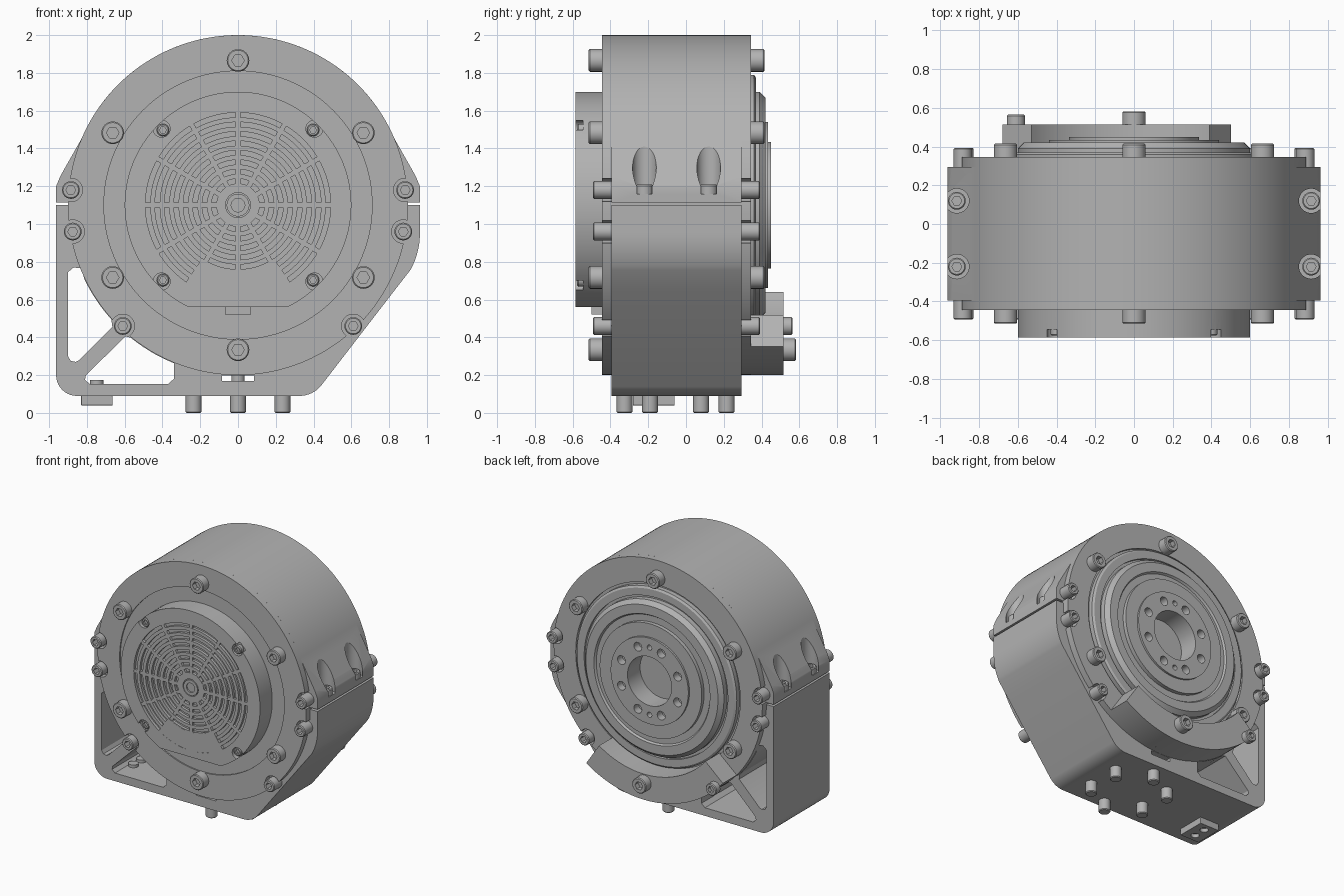
import bpy, bmesh
from math import sin, cos, pi, radians
from mathutils import Vector, Matrix

if "Cube" in bpy.data.objects:
    bpy.data.objects.remove(bpy.data.objects["Cube"])

grey = bpy.data.materials.new("machined grey")
grey.use_nodes = True
GREY = (0.45, 0.45, 0.45, 1)
grey.diffuse_color = GREY
grey.node_tree.nodes["Principled BSDF"].inputs["Base Color"].default_value = GREY

parts = []
AXIS = 1.10                      # height of the motor axis
FRONT, BACK = (0, -1, 0), (0, 1, 0)
UP, DOWN = (0, 0, 1), (0, 0, -1)


def finish(name, bm):
    bmesh.ops.remove_doubles(bm, verts=bm.verts[:], dist=1e-5)
    bmesh.ops.recalc_face_normals(bm, faces=bm.faces[:])
    me = bpy.data.meshes.new(name)
    bm.to_mesh(me)
    bm.free()
    me.materials.append(grey)
    ob = bpy.data.objects.new(name, me)
    bpy.context.collection.objects.link(ob)
    parts.append(ob)
    return ob


def lathe(name, profile, pos, axis=BACK, segs=32, hex_rings=()):
    """Turn (radius, height) points about an axis through pos."""
    bm = bmesh.new()
    turn = Matrix.Translation(pos) @ Vector(axis).to_track_quat('Z', 'Y').to_matrix().to_4x4()
    rings = []
    for i, (r, h) in enumerate(profile):
        ring = []
        for s in range(segs):
            a = 2 * pi * s / segs
            k = cos(pi / 6) / cos(a % (pi / 3) - pi / 6) if i in hex_rings else 1
            ring.append(bm.verts.new(turn @ Vector((r * k * cos(a), r * k * sin(a), h))))
        rings.append(ring)
    for low, high in zip(rings, rings[1:]):
        for s in range(segs):
            t = (s + 1) % segs
            bm.faces.new((low[s], low[t], high[t], high[s]))
    return finish(name, bm)


def rod(name, pos, r, length, axis=BACK, segs=32):
    return lathe(name, [(0, 0), (r, 0), (r, length), (0, length)], pos, axis, segs)


def prism(name, outline, y0, y1):
    """Extrude an (x, z) outline from y0 to y1."""
    bm = bmesh.new()
    face = bm.faces.new([bm.verts.new((x, y0, z)) for x, z in outline])
    out = bmesh.ops.extrude_face_region(bm, geom=[face])["geom"]
    bmesh.ops.translate(bm, vec=(0, y1 - y0, 0),
                        verts=[v for v in out if isinstance(v, bmesh.types.BMVert)])
    return finish(name, bm)


def box(name, x0, x1, y0, y1, z0, z1):
    return prism(name, [(x0, z0), (x1, z0), (x1, z1), (x0, z1)], y0, y1)


def arc(r, a0, a1, n=24, cx=0, cz=AXIS):
    angles = [radians(a0 + (a1 - a0) * i / n) for i in range(n + 1)]
    return [(cx + r * cos(a), cz + r * sin(a)) for a in angles]


def cut(target, cutter):
    mod = target.modifiers.new("cut", 'BOOLEAN')
    mod.operation, mod.solver, mod.object = 'DIFFERENCE', 'EXACT', cutter
    bpy.context.view_layer.objects.active = target
    bpy.ops.object.modifier_apply(modifier=mod.name)


def discard(cutter):
    parts.remove(cutter)
    bpy.data.objects.remove(cutter)


def bolt(name, pos, axis, r=0.06, h=0.07):
    """Cap screw head with a hexagonal socket."""
    rings = [(0, 0), (r, 0), (r, h - 0.006), (r - 0.006, h), (r * 0.55, h),
             (r * 0.55, h * 0.45), (0, h * 0.45)]
    return lathe(name, rings, pos, axis, 24, (4, 5))


# Clamp housing with foot
outline = (arc(0.9, 23, 157, 64) + [(-0.94, 1.255), (-0.963, 1.2)]
           + arc(0.11, 180, 270, 10, -0.853, 0.2)
           + arc(0.15, 270, 318, 8, 0.325, 0.24)
           + [(0.83, 0.65)] + arc(0.4, -36, 0, 10, 0.563, 0.95)[2:]
           + [(0.963, 1.2), (0.94, 1.255)])
housing = prism("housing", outline, -0.395, 0.295)

# Turned motor body with stepped output side
body = lathe("motor_body", [
    (0, -0.435), (0.71, -0.435), (0.71, -0.445), (0.9, -0.445), (0.9, 0.345),
    (0.71, 0.345), (0.71, 0.325), (0.69, 0.325), (0.69, 0.36), (0.675, 0.37),
    (0.62, 0.37), (0.62, 0.35), (0.6, 0.35), (0.6, 0.39), (0.57, 0.42),
    (0.5, 0.42), (0.49, 0.405), (0.44, 0.405), (0.44, 0.435), (0.335, 0.435),
    (0.335, 0.45), (0.19, 0.45), (0.19, 0.25), (0, 0.25)], (0, 0, AXIS), BACK, 128)

# Lightening windows in the foot
windows = [
    [(-0.9, 0.3), (-0.885, 0.275), (-0.86, 0.27), (-0.84, 0.28), (-0.665, 0.455)]
    + arc(0.903, 222, 206, 10) + [(-0.83, 0.765), (-0.87, 0.77), (-0.9, 0.745)],
    [(-0.81, 0.175), (-0.785, 0.153), (-0.37, 0.153), (-0.34, 0.18)]
    + arc(0.903, 248, 231, 10) + [(-0.595, 0.405), (-0.805, 0.2)]]
for w in windows:
    c = prism("window_cutter", w, -0.6, 0.6)
    cut(housing, c)
    discard(c)

# Clamp slits, central key slot and screw pockets
slots = [box("slit_cutter", s * 0.95 - 0.05, s * 0.95 + 0.05, -0.6, 0.6, 1.1, 1.115) for s in (-1, 1)]
slots.append(box("key_cutter", -0.085, 0.085, -0.6, 0.6, 0.168, 0.199))
for c in slots:
    cut(housing, c)
    discard(c)
rod("key_pin", (0, -0.3, 0.16), 0.035, 0.05, UP)
for s in (-1, 1):
    for y in (-0.22, 0.12):
        c = rod("pocket_cutter", (s * 0.915, y, 1.16), 0.063, 0.5, UP)
        cut(housing, c)
        cut(body, c)
        discard(c)
        bolt("clamp_screw", (s * 0.915, y, 1.158), UP, 0.046, 0.05)

# Rim screws sitting in scallops on both sides
for s in (-1, 1):
    for x, z in ((0.885, 1.18), (0.875, 0.96), (0.61, 0.46)):
        for y, d in ((-0.395, FRONT), (0.295, BACK)):
            c = rod("scallop_cutter", (s * x, y, z), 0.062, 0.2, d)
            cut(body, c)
            discard(c)
            covered = d == BACK and s < 0 and z < 0.5
            bolt("rim_screw", (s * x, 0.515 if covered else y, z), d, 0.047, 0.05 if covered else 0.098)

# Six main screws on each face
for i in range(6):
    a = radians(90 + 60 * i)
    x, z = 0.766 * cos(a), AXIS + 0.766 * sin(a)
    bolt("front_screw", (x, -0.445, z), FRONT)
    bolt("back_screw", (x, 0.512 if i == 3 else 0.345, z), BACK)

# Cable cover along the lower back
prism("back_cover", arc(0.9, 221, 303.8, 40) + arc(0.7, 303.8, 221, 40), 0.335, 0.515)

# Flange holes on the output
holes = [(22.5 + 45 * i, 0.034) for i in range(8)] + [(90, 0.02), (270, 0.02)]
for a, r in holes:
    a = radians(a)
    c = rod("flange_cutter", (0.262 * cos(a), 0.39, AXIS + 0.262 * sin(a)), r, 0.2, BACK, 20)
    cut(body, c)
    discard(c)

# Front cap with flat bottom and recess for the grille
cap = prism("front_cap", arc(0.6, -64.2, 244.2, 96), -0.585, -0.43)
c = rod("recess_cutter", (0, -0.562, AXIS), 0.49, 0.2, FRONT, 96)
cut(cap, c)
discard(c)
for a in (45, 135, 225, 315):
    x, z = cos(radians(a)), sin(radians(a))
    c = rod("notch_cutter", (0.572 * x, -0.545, AXIS + 0.572 * z), 0.045, 0.1, FRONT)
    cut(cap, c)
    discard(c)
    bolt("cap_screw", (0.562 * x, -0.546, AXIS + 0.562 * z), FRONT, 0.033, 0.03)
box("cap_tab", -0.07, 0.07, -0.5, -0.43, 0.52, 0.57)

# Grille of rings, spokes, hub and blank lower sector
for k in range(7):
    r = 0.44 - 0.05 * k
    lathe("grille_ring", [(r, 0.56), (r, 0.583), (r + 0.025, 0.583), (r + 0.025, 0.56)],
          (0, 0, AXIS), FRONT, 72)
for i in range(12):
    spoke = box("grille_spoke", 0.1, 0.495, -0.582, -0.56, -0.013, 0.013)
    spoke.data.transform(Matrix.Translation((0, 0, AXIS)) @ Matrix.Rotation(radians(30 * i), 4, 'Y'))
lathe("grille_hub", [(0.115, 0.56), (0.115, 0.583), (0.066, 0.583), (0.066, 0.57), (0.06, 0.57),
                     (0.06, 0.585), (0.036, 0.585), (0.036, 0.575), (0, 0.575)], (0, 0, AXIS), FRONT, 48)
prism("grille_blank", arc(0.495, 236, 304) + arc(0.345, 304, 236), -0.584, -0.56)

# Mounting screws and foot bracket underneath
for x, ys in ((-0.235, (-0.19, 0.08)), (0, (-0.325, 0.215)), (0.235, (-0.19, 0.08))):
    for y in ys:
        lathe("mount_screw", [(0, 0), (0.042, 0), (0.042, 0.09), (0.036, 0.096), (0, 0.096)],
              (x, y, 0.096), DOWN, 24)
bracket = box("foot_bracket", -0.83, -0.665, -0.28, -0.06, 0.04, 0.092)
bevel = bracket.modifiers.new("bevel", 'BEVEL')
bevel.width, bevel.segments = 0.02, 2
for y in (-0.22, -0.12):
    c = rod("bracket_cutter", (-0.748, y, 0.07), 0.03, 0.1, DOWN, 20)
    cut(bracket, c)
    discard(c)
    rod("bracket_stud", (-0.748, y, 0.15), 0.036, 0.025, UP, 20)

# Smooth the turned surfaces, keep machined edges sharp
for ob in bpy.context.selected_objects:
    ob.select_set(False)
for ob in parts:
    ob.select_set(True)
bpy.context.view_layer.objects.active = housing
bpy.ops.object.shade_smooth_by_angle(angle=radians(30))
